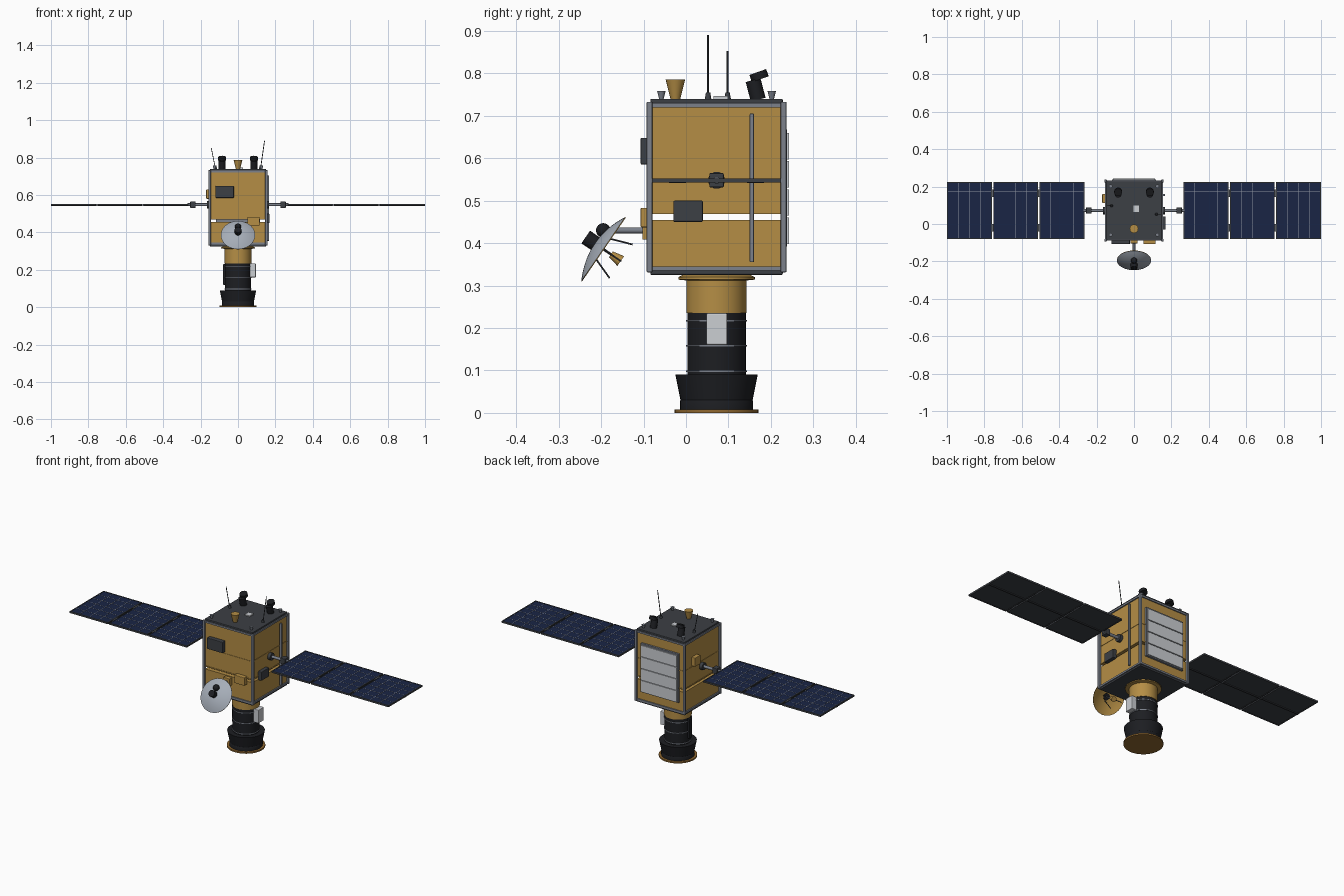
import bpy, bmesh, math
from mathutils import Vector

if "Cube" in bpy.data.objects:
    bpy.data.objects.remove(bpy.data.objects["Cube"])

def mat(name, r, g, b):
    m = bpy.data.materials.new(name)
    m.diffuse_color = (r, g, b, 1)
    m.use_nodes = True
    m.node_tree.nodes["Principled BSDF"].inputs["Base Color"].default_value = m.diffuse_color
    return m

GOLD = mat("gold_foil", .46, .27, .06)
BRONZE = mat("bronze", .28, .14, .03)
BLACK = mat("black", .012, .013, .016)
DARK = mat("dark_grey", .045, .05, .058)
STEEL = mat("steel", .2, .22, .26)
WHITE = mat("radiator_white", .6, .62, .65)
NAVY = mat("solar_blue", .01, .018, .06)
LINE = mat("cell_line", .3, .33, .38)
CY = .072                                   # y of the body axis

def finish(name, bm, m, bevel=0, smooth=False):
    bmesh.ops.recalc_face_normals(bm, faces=bm.faces[:])
    me = bpy.data.meshes.new(name)
    bm.to_mesh(me)
    bm.free()
    ob = bpy.data.objects.new(name, me)
    bpy.context.collection.objects.link(ob)
    if m:
        me.materials.append(m)
    if bevel:
        b = ob.modifiers.new("bevel", 'BEVEL')
        b.width, b.segments = bevel, 2
    if smooth:
        bpy.context.view_layer.objects.active = ob
        ob.select_set(True)
        bpy.ops.object.shade_smooth_by_angle(angle=math.radians(35))
        ob.select_set(False)
    return ob

def add_box(bm, lo, hi):
    vs = bmesh.ops.create_cube(bm, size=1)['verts']
    for v in vs:
        v.co = Vector([(lo[i] + hi[i]) / 2 + v.co[i] * (hi[i] - lo[i]) for i in range(3)])

def box(name, x0, x1, y0, y1, z0, z1, m, bevel=0):
    bm = bmesh.new()
    add_box(bm, (x0, y0, z0), (x1, y1, z1))
    return finish(name, bm, m, bevel)

def rod(name, a, b, r1, m, r2=None, seg=20):
    a, b = Vector(a), Vector(b)
    bm = bmesh.new()
    bmesh.ops.create_cone(bm, cap_ends=True, segments=seg, radius1=r1,
                          radius2=r1 if r2 is None else r2, depth=(b - a).length)
    q = Vector((0, 0, 1)).rotation_difference(b - a)
    for v in bm.verts:
        v.co = q @ v.co + (a + b) / 2
    return finish(name, bm, m, smooth=True)

def lathe(name, prof, m, seg=40, origin=(0, CY, 0), axis=(0, 0, 1)):
    bm = bmesh.new()
    q = Vector((0, 0, 1)).rotation_difference(Vector(axis))
    vs = [bm.verts.new((r, 0, z)) for r, z in prof]
    es = [bm.edges.new(p) for p in zip(vs, vs[1:])]
    bmesh.ops.spin(bm, geom=vs + es, cent=(0, 0, 0), axis=(0, 0, 1), angle=math.tau, steps=seg)
    bmesh.ops.remove_doubles(bm, verts=bm.verts[:], dist=1e-5)
    for v in bm.verts:
        v.co = q @ v.co + Vector(origin)
    return finish(name, bm, m, smooth=True)

# foil-wrapped body in two bays with an open slot between
box("lower_bay", -.148, .148, -.083, .227, .335, .455, GOLD)
box("upper_bay", -.148, .148, -.083, .227, .468, .73, GOLD)
for z in (.472, .573):
    box("foil_seam", -.15, .15, -.085, .229, z - .003, z + .003, GOLD)
box("top_deck", -.15, .15, -.084, .228, .728, .74, DARK, .003)
box("bottom_deck", -.15, .15, -.084, .228, .325, .337, DARK, .003)

# frame rails
for x in (-.152, .152):
    for y in (-.086, .23):
        box("corner_rail", x - .007, x + .007, y - .007, y + .007, .331, .733, STEEL, .003)
for z in (.34, .725):
    for x in (-.15, .15):
        box("side_rail", x - .005, x + .005, -.086, .23, z - .005, z + .005, STEEL)
    for y in (-.084, .228):
        box("cross_rail", -.152, .152, y - .005, y + .005, z - .005, z + .005, STEEL)

# telescope barrel below the body
lathe("barrel_collar", [(0, .325), (.08, .325), (.09, .32), (.09, .314), (.071, .312),
                        (.071, .235), (0, .235)], GOLD)
lathe("barrel", [(0, .236), (.069, .236), (.069, .09), (.097, .09), (.085, .03),
                 (.086, .028), (.086, .006), (0, .006)], BLACK)
lathe("aperture_cover", [(0, .008), (.099, .008), (.099, 0), (0, 0)], BRONZE)
for z in (.217, .158, .098):
    lathe("barrel_ring", [(.066, z - .002), (.072, z - .002), (.072, z + .002), (.066, z + .002)], STEEL)
box("barrel_electronics", .06, .095, .048, .097, .16, .235, WHITE, .003)
box("barrel_cable_cover", -.08, -.06, .06, .084, .12, .23, BLACK, .002)

# side equipment
box("side_conduit", .155, .167, .15, .16, .355, .705, STEEL, .002)
box("side_unit", .145, .168, -.03, .04, .45, .5, DARK, .003)
box("left_unit", -.17, -.145, .112, .16, .58, .63, GOLD, .003)
box("front_unit", -.12, -.022, -.107, -.08, .585, .648, DARK, .003)
box("front_foil_unit", .05, .115, -.107, -.08, .437, .483, GOLD, .003)

# rear radiator with slats
box("radiator_frame", -.118, .118, .225, .238, .392, .668, STEEL)
for i in range(4):
    z = .398 + i * .0665
    box("radiator_slat", -.112, .112, .235, .243, z, z + .062, WHITE)

# solar wings
for s in (-1, 1):
    rod("wing_hub", (s * .147, CY, .548), (s * .165, CY, .548), .02, DARK)
    rod("wing_boom", (s * .15, CY, .548), (s * .27, CY, .548), .008, STEEL)
    x0, x1 = sorted((s * .227, s * .256))
    box("wing_drive", x0, x1, CY - .017, CY + .017, .531, .565, DARK, .003)
    for i in range(3):
        x0, x1 = sorted((s * (.265 + i * .2475), s * (.505 + i * .2475)))
        y0, y1 = -.08, .224
        box("solar_panel_back", x0 + .004, x1 - .004, y0 + .004, y1 - .004, .545, .549, DARK)
        box("solar_cells", x0 + .004, x1 - .004, y0 + .004, y1 - .004, .549, .551, NAVY)
        # panel frame and rear stiffener
        bm = bmesh.new()
        for a, b in ((x0, x0 + .005), (x1 - .005, x1)):
            add_box(bm, (a, y0, .543), (b, y1, .5525))
        for a, b in ((y0, y0 + .005), (y1 - .005, y1)):
            add_box(bm, (x0, a, .543), (x1, b, .5525))
        add_box(bm, (x0, CY - .004, .541), (x1, CY + .004, .546))
        finish("solar_panel_frame", bm, DARK)
        # cell grid lines
        bm = bmesh.new()
        for k in range(1, 4):
            x = x0 + (x1 - x0) * k / 4
            add_box(bm, (x - .001, y0 + .005, .5505), (x + .001, y1 - .005, .5518))
        for k in range(1, 6):
            y = y0 + (y1 - y0) * k / 6
            add_box(bm, (x0 + .005, y - .001, .5505), (x1 - .005, y + .001, .5518))
        finish("cell_grid", bm, LINE)
        if i:
            xh = s * (.261 + i * .2475)
            for y in (-.02, .164):
                rod("panel_hinge", (xh, y - .02, .547), (xh, y + .02, .547), .005, STEEL, seg=12)

# dish antenna on the front boom, opening down and back
C = Vector((0, -.195, .386))
N = Vector((0, .825, -.566)).normalized()
U = Vector((0, .566, .825)).normalized()
X = Vector((1, 0, 0))
D = .024
arc = [(.0915 * k / 8, D * (k / 8) ** 2 - D) for k in range(9)]
lathe("dish_outer", arc, mat("dish_grey", .38, .42, .48), 40, C, N)
lathe("dish_inner", [(r, z + .002) for r, z in arc] + [arc[-1]], GOLD, 40, C, N)
rod("dish_boom", (0, -.08, .43), (0, -.195, .43), .007, STEEL)
box("boom_bracket", -.02, .02, -.103, -.08, .408, .45, GOLD, .002)
rod("dish_gimbal", C - N * .018, C - N * .05, .018, BLACK)
bm = bmesh.new()
bmesh.ops.create_uvsphere(bm, u_segments=20, v_segments=12, radius=.017)
bmesh.ops.translate(bm, verts=bm.verts[:], vec=(0, -.195, .43))
finish("gimbal_ball", bm, BLACK, smooth=True)
rod("dish_feed", C + N * .022, C + N * .05, .008, GOLD, .014)
rod("feed_stem", C - N * .022, C + N * .025, .003, STEEL)
for d in (U, -U, X, -X):
    rod("feed_strut", C + d * .022 - N * .02, C + d * .048 + N * .051, .002, DARK, seg=8)

# top deck equipment
rod("horn_antenna", (0, -.025, .738), (0, -.025, .786), .011, GOLD, .023, 24)
box("top_sensor", -.004, .028, .065, .099, .738, .746, WHITE)
for x in (-.125, .125):
    for y in (-.058, .202):
        rod("thruster", (x, y, .738), (x, y, .758), .005, STEEL, .01, 16)
for s in (-1, 1):
    x = s * .085
    rod("star_tracker", (x, .17, .738), (x, .158, .784), .018, BLACK)
    rod("star_tracker_hood", (x, .175, .786), (x, .169, .803), .021, BLACK)
for name, a, b, y in (("right", (.12, .738), (.142, .89), .052), ("left", (-.12, .738), (-.143, .852), .098)):
    rod(name + "_whip", (a[0], y, a[1]), (b[0], y, b[1]), .002, DARK, seg=8)
    rod(name + "_whip_base", (a[0], y, .738), (a[0], y, .755), .008, DARK, .005, 12)
